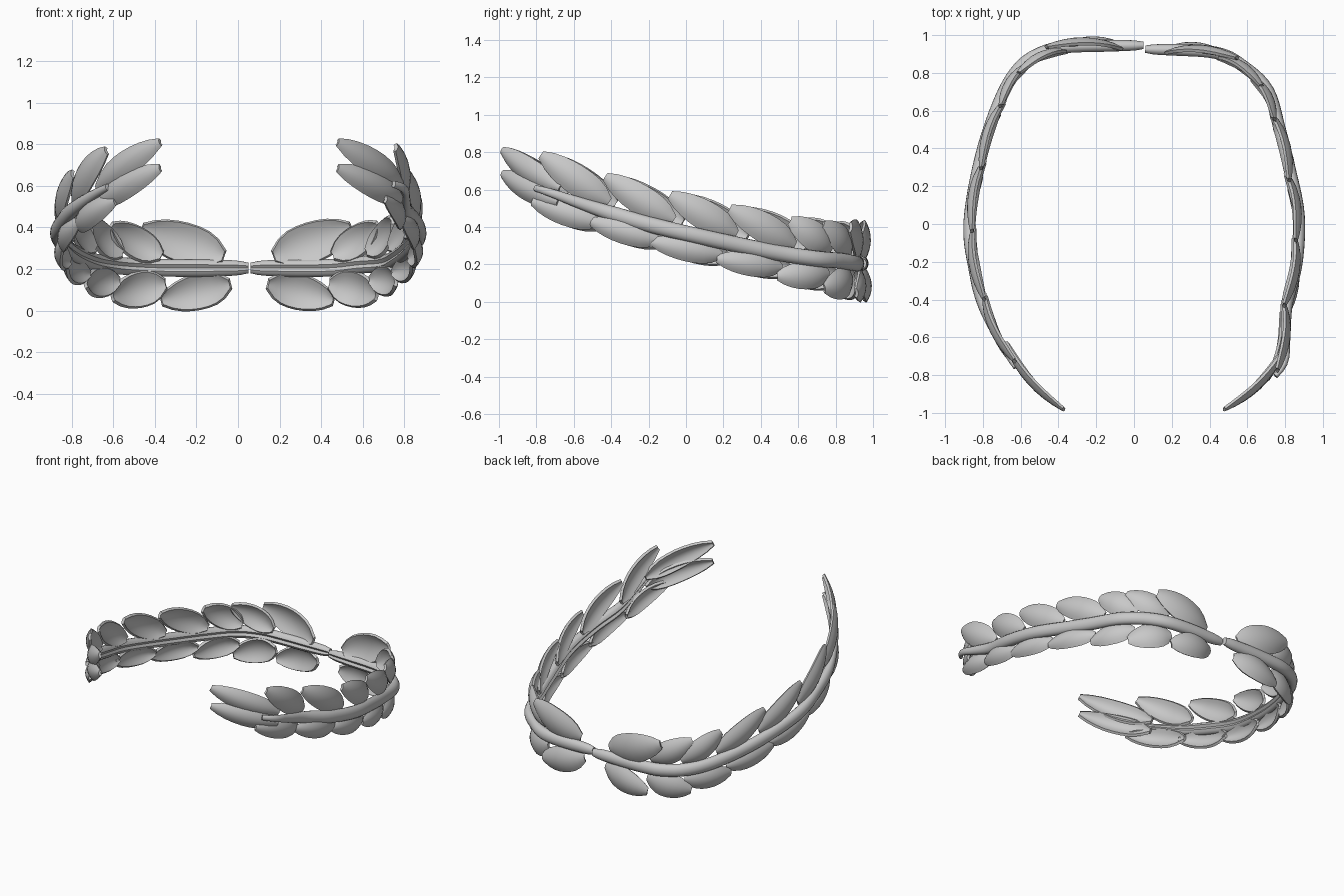
import bpy
import math
from mathutils import Vector

cube = bpy.data.objects.get("Cube")
if cube:
    bpy.data.objects.remove(cube)

metal = bpy.data.materials.new("matte_grey")
metal.use_nodes = True
GREY = (0.58, 0.58, 0.58, 1)
metal.diffuse_color = GREY
metal.node_tree.nodes["Principled BSDF"].inputs["Base Color"].default_value = GREY

UP = Vector((0, 0, 1))


def add_object(name, verts, faces, angle, thickness=0):
    mesh = bpy.data.meshes.new(name)
    mesh.from_pydata(verts, [], faces)
    mesh.materials.append(metal)
    obj = bpy.data.objects.new(name, mesh)
    bpy.context.collection.objects.link(obj)
    bpy.ops.object.select_all(action='DESELECT')
    obj.select_set(True)
    bpy.context.view_layer.objects.active = obj
    if thickness:
        shell = obj.modifiers.new("shell", 'SOLIDIFY')
        shell.thickness = thickness
        shell.offset = -1
        bpy.ops.object.modifier_apply(modifier="shell")
    bpy.ops.object.shade_smooth_by_angle(angle=math.radians(angle))


def smooth_path(points, steps=8):
    """Catmull-Rom curve through the points."""
    p = [Vector(q) for q in points]
    p = [2 * p[0] - p[1]] + p + [2 * p[-1] - p[-2]]
    out = []
    for a, b, c, d in zip(p, p[1:], p[2:], p[3:]):
        for i in range(steps):
            t = i / steps
            out.append(b + (c - a) * t / 2 + (a - 2.5 * b + 2 * c - d / 2) * t * t
                       + (1.5 * (b - c) + (d - a) / 2) * t ** 3)
    return out + [p[-2]]


def sampler(path):
    """Return a function giving the point at a fraction of the horizontal length."""
    dist = [0]
    for a, b in zip(path, path[1:]):
        dist.append(dist[-1] + (b - a).xy.length)

    def at(f):
        d = min(max(f, 0), 1) * dist[-1]
        i = next((k for k in range(1, len(dist)) if dist[k] >= d), len(dist) - 1)
        return path[i - 1].lerp(path[i], (d - dist[i - 1]) / (dist[i] - dist[i - 1]))
    return at


def outward(direction, point):
    n = direction.cross(UP).normalized()
    return n if n.dot(Vector((point.x, point.y, 0))) > 0 else -n


def make_stem(name, at, end):
    """Rounded outside, with a shallow groove along the inside."""
    rings, sides = 60, 16
    verts, faces = [], []
    for i in range(rings + 1):
        t = i / rings
        p = at(t * end)
        tangent = (at(t * end + 0.01) - at(t * end - 0.01)).normalized()
        n = outward(tangent, p)
        w = n.cross(tangent) if n.cross(tangent).z > 0 else tangent.cross(n)
        size = 0.042 * min(1, 0.6 + 12 * t, 0.82 + 2 * t, 0.4 + 3 * (1 - t))
        p = p + n * min(0.01, t * 0.05)
        for k in range(sides):
            a = math.tau * k / sides
            groove = 0.6 if k == sides // 2 else 1
            verts.append(p + n * math.cos(a) * size * 0.8 * groove + w * math.sin(a) * size)
    for i in range(rings):
        for k in range(sides):
            a, b = i * sides + k, i * sides + (k + 1) % sides
            faces.append((a, b, b + sides, a + sides))
    faces.append(tuple(range(sides))[::-1])
    faces.append(tuple(range(rings * sides, (rings + 1) * sides)))
    if at(0.5).x < 0:
        faces = [f[::-1] for f in faces]
    add_object(name, verts, faces, 50)


# half width of a leaf from base to blunt tip
OUTLINE = (0.3, 0.72, 0.93, 1.0, 1.0, 0.94, 0.82, 0.62, 0.3)


def make_leaf(name, at, start, end, base_z, tip_z, half_width, flare):
    base = at(start) + UP * base_z
    tip = at(end) + UP * tip_z
    n = outward(tip - base, base + tip)
    tip += n * flare
    axis = tip - base
    w = axis.cross(n).normalized()
    if w.z < 0:
        w = -w
    rows, cols = len(OUTLINE), 9
    verts, faces = [], []
    for i, width in enumerate(OUTLINE):
        u = i / (rows - 1)
        for k in range(cols):
            v = 2 * k / (cols - 1) - 1
            bulge = 0.024 * math.sin(math.pi * u) + 0.03 * width * (1 - v * v) - 0.012
            verts.append(base + axis * u + w * v * half_width * width + n * bulge)
    for i in range(rows - 1):
        for k in range(cols - 1):
            a = i * cols + k
            faces.append((a, a + 1, a + cols + 1, a + cols))
    # face normals point away from the centre of the wreath
    a, b, c = verts[0], verts[1], verts[cols]
    if (b - a).cross(c - a).dot(n) < 0:
        faces = [f[::-1] for f in faces]
    add_object(name, verts, faces, 40, 0.017)


RIGHT = [(.05, .945, .205), (-.33, .93, .205), (-.48, .9, .21), (-.6, .82, .22),
         (-.7, .65, .24), (-.8, .35, .29), (-.86, 0, .365), (-.83, -.25, .43),
         (-.78, -.45, .49), (-.68, -.65, .56), (-.58, -.8, .61), (-.375, -.985, .685)]
LEFT = [(.06, .925, .205), (.42, .9, .205), (.58, .82, .22), (.7, .7, .23), (.76, .5, .26),
        (.81, .3, .3), (.86, .05, .355), (.85, -.2, .415), (.8, -.42, .48),
        (.795, -.6, .54), (.785, -.74, .59), (.68, -.85, .625), (.48, -.985, .685)]

# where each leaf starts and ends along a branch of this nominal length
LENGTH = 2.56
UPPER = [(.11, .49), (.4, .67), (.6, .86), (.83, 1.19), (1.15, 1.51),
         (1.49, 1.86), (1.84, 2.21), (2.11, 2.56)]
LOWER = [(.08, .4), (.38, .66), (.62, .93), (.9, 1.26), (1.23, 1.61),
         (1.57, 1.94), (1.89, 2.28), (2.12, 2.56)]
LOWER_TIP = [-.16, -.155, -.125, -.1, -.09, -.08, -.08, 0]

for side, points in (("right", RIGHT), ("left", LEFT)):
    at = sampler(smooth_path(points))
    make_stem(side + "_stem", at, 0.875)
    for i, (s, e) in enumerate(UPPER):
        last = i == len(UPPER) - 1
        make_leaf(f"{side}_upper_leaf_{i + 1}", at, s / LENGTH, e / LENGTH,
                  0.035 if last else 0.055, 0.125 if last else 0.185,
                  0.1 if i == 0 else 0.07 if last else 0.08,
                  0.045 if i == 0 else 0.01)
    for i, (s, e) in enumerate(LOWER):
        last = i == len(LOWER) - 1
        make_leaf(f"{side}_lower_leaf_{i + 1}", at, s / LENGTH, e / LENGTH,
                  -0.04 if last else -0.075, LOWER_TIP[i],
                  0.088 if i < 2 else 0.076 if i == 2 else 0.068,
                  0.035 if i == 0 else 0.01)
